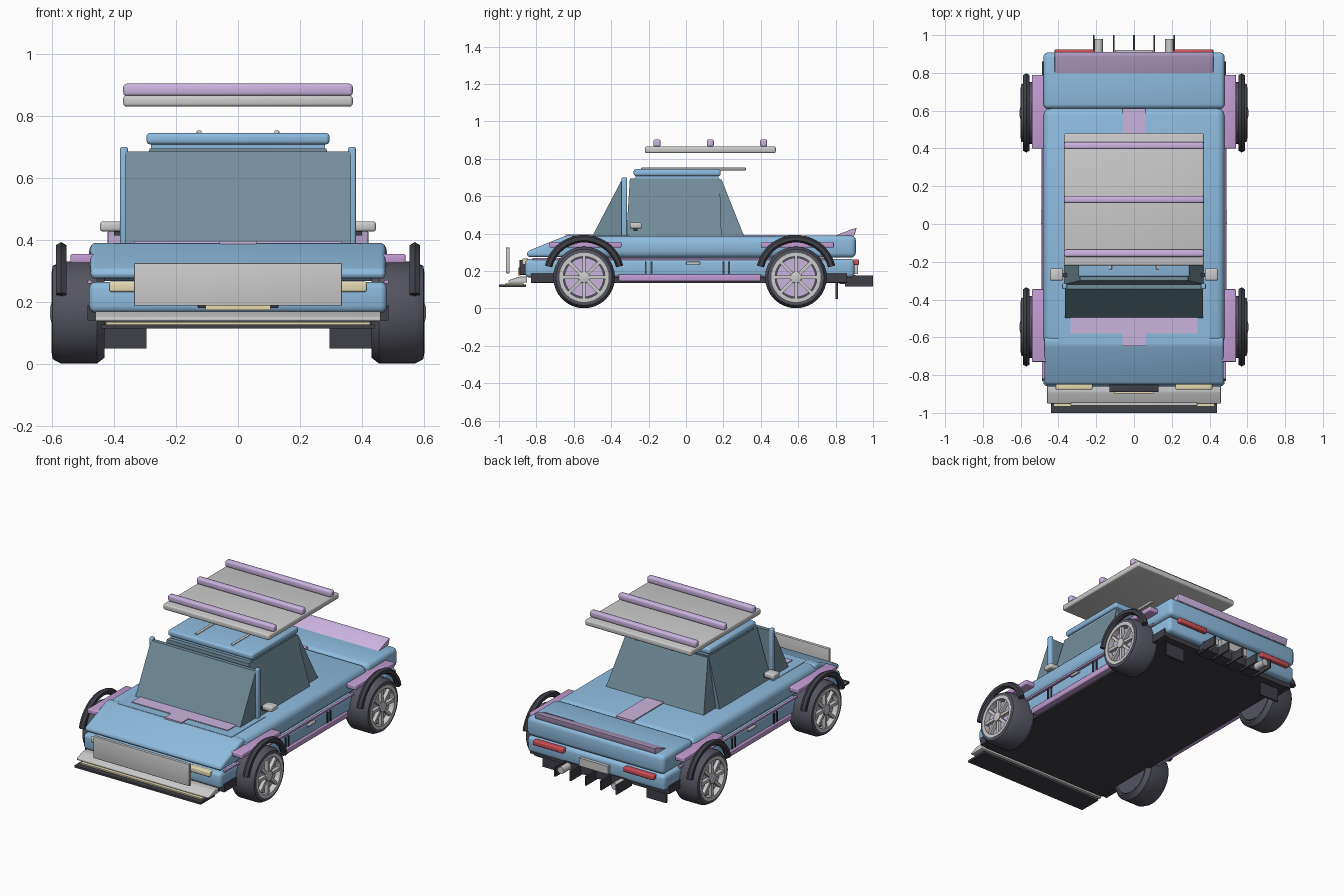
import bpy, bmesh, math
from mathutils import Vector

if "Cube" in bpy.data.objects:
    bpy.data.objects.remove(bpy.data.objects["Cube"])


def material(name, rgb):
    m = bpy.data.materials.new(name)
    m.diffuse_color = (*rgb, 1)
    m.use_nodes = True
    m.node_tree.nodes["Principled BSDF"].inputs["Base Color"].default_value = m.diffuse_color
    return m


BLUE = material("blue_paint", (0.27, 0.50, 0.74))
PURPLE = material("purple_trim", (0.55, 0.34, 0.66))
LILAC = material("lilac_trim", (0.60, 0.46, 0.74))
DARK = material("dark_plastic", (0.05, 0.05, 0.065))
RUBBER = material("rubber", (0.09, 0.09, 0.12))
GLASS = material("glass", (0.17, 0.27, 0.33))
GREY = material("light_metal", (0.55, 0.57, 0.58))
CREAM = material("lamp_cream", (0.80, 0.72, 0.45))
RED = material("lamp_red", (0.65, 0.08, 0.10))


def finish(name, bm, mat, bevel=0, mirror=False, segs=3):
    bmesh.ops.recalc_face_normals(bm, faces=bm.faces[:])
    if bevel:
        bmesh.ops.bevel(bm, geom=bm.edges[:], offset=bevel, segments=segs,
                        profile=0.5, affect='EDGES', clamp_overlap=True)
    me = bpy.data.meshes.new(name)
    bm.to_mesh(me)
    bm.free()
    me.materials.append(mat)
    ob = bpy.data.objects.new(name, me)
    bpy.context.collection.objects.link(ob)
    if mirror:
        ob.modifiers.new("mirror", 'MIRROR').use_mirror_merge = False
    return ob


def frustum(name, low, high, z0, z1, mat, bevel=0, mirror=False):
    # low / high are (x0, x1, y0, y1) rectangles
    bm = bmesh.new()
    rings = []
    for (x0, x1, y0, y1), z in ((low, z0), (high, z1)):
        rings.append([bm.verts.new((x, y, z)) for x, y in
                      ((x0, y0), (x1, y0), (x1, y1), (x0, y1))])
    for r in rings:
        bm.faces.new(r)
    for i in range(4):
        j = (i + 1) % 4
        bm.faces.new((rings[0][i], rings[0][j], rings[1][j], rings[1][i]))
    return finish(name, bm, mat, bevel, mirror)


def box(name, x0, x1, y0, y1, z0, z1, mat, bevel=0, mirror=False):
    r = (x0, x1, y0, y1)
    return frustum(name, r, r, z0, z1, mat, bevel, mirror)


def prism(name, pts, x0, x1, mat, bevel=0, mirror=False):
    # side profile in (y, z), extruded along x
    bm = bmesh.new()
    f = bm.faces.new([bm.verts.new((x0, y, z)) for y, z in pts])
    g = bmesh.ops.extrude_face_region(bm, geom=[f])["geom"]
    bmesh.ops.translate(bm, vec=(x1 - x0, 0, 0),
                        verts=[v for v in g if isinstance(v, bmesh.types.BMVert)])
    return finish(name, bm, mat, bevel, mirror)


def lathe(name, prof, cy, cz, mat, n=32, closed=True):
    # (x, radius) profile spun round a sideways axle
    bm = bmesh.new()
    rings = [[bm.verts.new((x, cy + r * math.cos(a), cz + r * math.sin(a))) for x, r in prof]
             for a in (2 * math.pi * i / n for i in range(n))]
    m = len(prof)
    for i in range(n):
        p, q = rings[i], rings[(i + 1) % n]
        for k in range(m if closed else m - 1):
            bm.faces.new((p[k], p[(k + 1) % m], q[(k + 1) % m], q[k]))
    if not closed:
        bm.faces.new([r[0] for r in rings])
        bm.faces.new([r[-1] for r in rings])
    return finish(name, bm, mat, 0, True)


def arch(name, cy, cz, R, r, x, mat, n=24, k=6):
    bm = bmesh.new()
    rings = []
    for i in range(n + 1):
        a = math.radians(14 + 152 * i / n)
        rings.append([])
        for j in range(k):
            b = 2 * math.pi * j / k
            d = R + r * math.cos(b)
            rings[-1].append(bm.verts.new((x + r * math.sin(b), cy + d * math.cos(a), cz + d * math.sin(a))))
    for p, q in zip(rings, rings[1:]):
        for j in range(k):
            bm.faces.new((p[j], p[(j + 1) % k], q[(j + 1) % k], q[j]))
    bm.faces.new(rings[0])
    bm.faces.new(rings[-1])
    return finish(name, bm, mat, 0, True)


# body shell
box("floor_pan", -0.45, 0.45, -0.83, 0.86, 0.135, 0.185, DARK)
box("lower_body", -0.48, 0.48, -0.86, 0.90, 0.165, 0.265, BLUE, 0.022)
box("upper_body", -0.48, 0.48, -0.645, 0.615, 0.268, 0.388, BLUE, 0.04)
prism("hood_nose", [(-0.85, 0.275), (-0.85, 0.305), (-0.64, 0.39), (-0.60, 0.39), (-0.60, 0.275)],
      -0.475, 0.475, BLUE, 0.018)
box("rear_deck", -0.48, 0.48, 0.61, 0.908, 0.272, 0.39, BLUE, 0.025)
box("bonnet_panel", -0.40, 0.40, -0.635, -0.30, 0.37, 0.391, BLUE)
box("pinstripe", 0.47, 0.486, -0.82, 0.75, 0.26, 0.271, PURPLE, 0, True)
box("side_skirt", 0.44, 0.49, -0.36, 0.40, 0.145, 0.182, PURPLE, 0.006, True)
for y in (-0.215, -0.185, 0.20, 0.23):
    box("side_vent", 0.475, 0.486, y - 0.005, y + 0.005, 0.185, 0.25, DARK, 0, True)
box("door_handle", 0.475, 0.493, 0.0, 0.075, 0.234, 0.25, GREY, 0.004, True)
for y0, y1 in ((-0.83, -0.70), (0.74, 0.86)):
    box("corner_guard", 0.44, 0.486, y0, y1, 0.14, 0.19, DARK, 0, True)

# stripes and rear lip
box("cowl_stripe", -0.335, 0.335, -0.58, -0.495, 0.385, 0.396, LILAC)
box("hood_stripe", -0.06, 0.06, -0.645, -0.58, 0.38, 0.396, LILAC)
box("deck_stripe", -0.06, 0.06, 0.30, 0.612, 0.38, 0.394, LILAC)
prism("rear_lip", [(0.79, 0.386), (0.90, 0.39), (0.912, 0.43), (0.89, 0.425)], -0.42, 0.42, LILAC, 0.003)

# cabin
frustum("cabin_glass", (-0.37, 0.37, -0.32, 0.19), (-0.285, 0.285, -0.30, 0.18), 0.38, 0.695, GLASS)
prism("windscreen", [(-0.50, 0.388), (-0.345, 0.685), (-0.32, 0.685), (-0.32, 0.388)], -0.365, 0.365, GLASS)
frustum("rear_window", (-0.34, 0.34, 0.15, 0.31), (-0.285, 0.285, 0.15, 0.19), 0.388, 0.69, GLASS)
box("front_pillar", 0.355, 0.38, -0.345, -0.315, 0.385, 0.70, BLUE, 0.007, True)
box("roof_base", -0.28, 0.28, -0.27, 0.175, 0.685, 0.715, BLUE)
box("roof", -0.295, 0.295, -0.28, 0.185, 0.708, 0.745, BLUE, 0.012)
box("roof_rail", 0.117, 0.133, -0.24, 0.32, 0.738, 0.753, GREY, 0.004, True)
box("door_mirror", 0.375, 0.445, -0.30, -0.235, 0.427, 0.46, GREY, 0.01, True)
box("mirror_stalk", 0.345, 0.40, -0.28, -0.26, 0.415, 0.435, DARK, 0, True)

# raised rack
box("rack_plate", -0.37, 0.37, -0.22, 0.48, 0.83, 0.866, GREY, 0.01)
for y in (-0.155, 0.13, 0.415):
    box("rack_bar", -0.37, 0.37, y - 0.019, y + 0.019, 0.864, 0.904, LILAC, 0.011)

# front end
box("splitter", -0.44, 0.44, -1.0, -0.855, 0.115, 0.128, DARK)
box("splitter_strip", -0.425, 0.425, -0.965, -0.87, 0.126, 0.136, CREAM)
prism("front_bumper", [(-0.95, 0.138), (-0.95, 0.15), (-0.89, 0.17), (-0.85, 0.17), (-0.85, 0.138)],
      -0.46, 0.46, GREY, 0.004)
box("front_panel", -0.335, 0.335, -0.963, -0.943, 0.188, 0.325, GREY, 0.003)
box("grille", -0.13, 0.13, -0.89, -0.85, 0.18, 0.26, DARK, 0.004)
box("front_plate", -0.105, 0.105, -0.897, -0.885, 0.175, 0.22, CREAM)
box("headlight", 0.22, 0.415, -0.876, -0.84, 0.233, 0.266, CREAM, 0.006, True)

# rear end
box("tail_light", 0.21, 0.42, 0.89, 0.925, 0.232, 0.262, RED, 0.006, True)
box("rear_plate", -0.10, 0.10, 0.895, 0.92, 0.185, 0.235, GREY)
box("diffuser_tray", -0.22, 0.22, 0.82, 0.905, 0.13, 0.18, DARK)
for x in (-0.213, -0.107, 0, 0.107, 0.213):
    box("diffuser_fin", x - 0.005, x + 0.005, 0.85, 1.0, 0.118, 0.176, DARK)
bm = bmesh.new()
bmesh.ops.create_cone(bm, cap_ends=True, segments=16, radius1=0.022, radius2=0.022, depth=0.14)
for v in bm.verts:
    v.co = Vector((0.187 + v.co.x, 0.91 + v.co.z, 0.155 + v.co.y))
finish("exhaust_pipe", bm, GREY, 0, True)
box("mud_flap", 0.295, 0.43, 0.80, 0.812, 0.05, 0.15, DARK, 0, True)

# wheels, arches and fender flares
for cy, y0, y1, end in ((-0.545, -0.73, -0.345, "front"), (0.588, 0.40, 0.79, "rear")):
    cz = 0.166
    lathe(end + "_tyre", [(0.46, 0.125), (0.43, 0.135), (0.43, 0.145), (0.455, 0.165),
                          (0.57, 0.165), (0.598, 0.15), (0.60, 0.13), (0.58, 0.125)], cy, cz, RUBBER)
    lathe(end + "_wheel_back", [(0.435, 0.128), (0.56, 0.128)], cy, cz, RUBBER, 32, False)
    lathe(end + "_brake_disc", [(0.555, 0.105), (0.572, 0.105)], cy, cz, LILAC, 32, False)
    lathe(end + "_rim", [(0.565, 0.132), (0.602, 0.132), (0.602, 0.112), (0.565, 0.112)], cy, cz, GREY)
    lathe(end + "_hub", [(0.56, 0.032), (0.602, 0.03), (0.606, 0.015)], cy, cz, GREY, 16, False)
    bm = bmesh.new()
    for i in range(8):
        a = i * math.pi / 4
        g = bmesh.ops.create_cube(bm, size=1)["verts"]
        for v in g:
            t, w = 0.07 + v.co.y * 0.10, v.co.z * 0.018
            v.co = Vector((0.585 + v.co.x * 0.022, cy + t * math.cos(a) - w * math.sin(a),
                           cz + t * math.sin(a) + w * math.cos(a)))
    finish(end + "_spokes", bm, GREY, 0, True)
    arch(end + "_wheel_arch", cy, 0.177, 0.196, 0.02, 0.57, DARK)
    box(end + "_fender_flare", 0.455, 0.54, y0, y1, 0.325, 0.355, PURPLE, 0.006, True)

bpy.ops.object.select_all(action='SELECT')
bpy.context.view_layer.objects.active = bpy.context.selected_objects[0]
bpy.ops.object.shade_smooth_by_angle(angle=math.radians(32))
